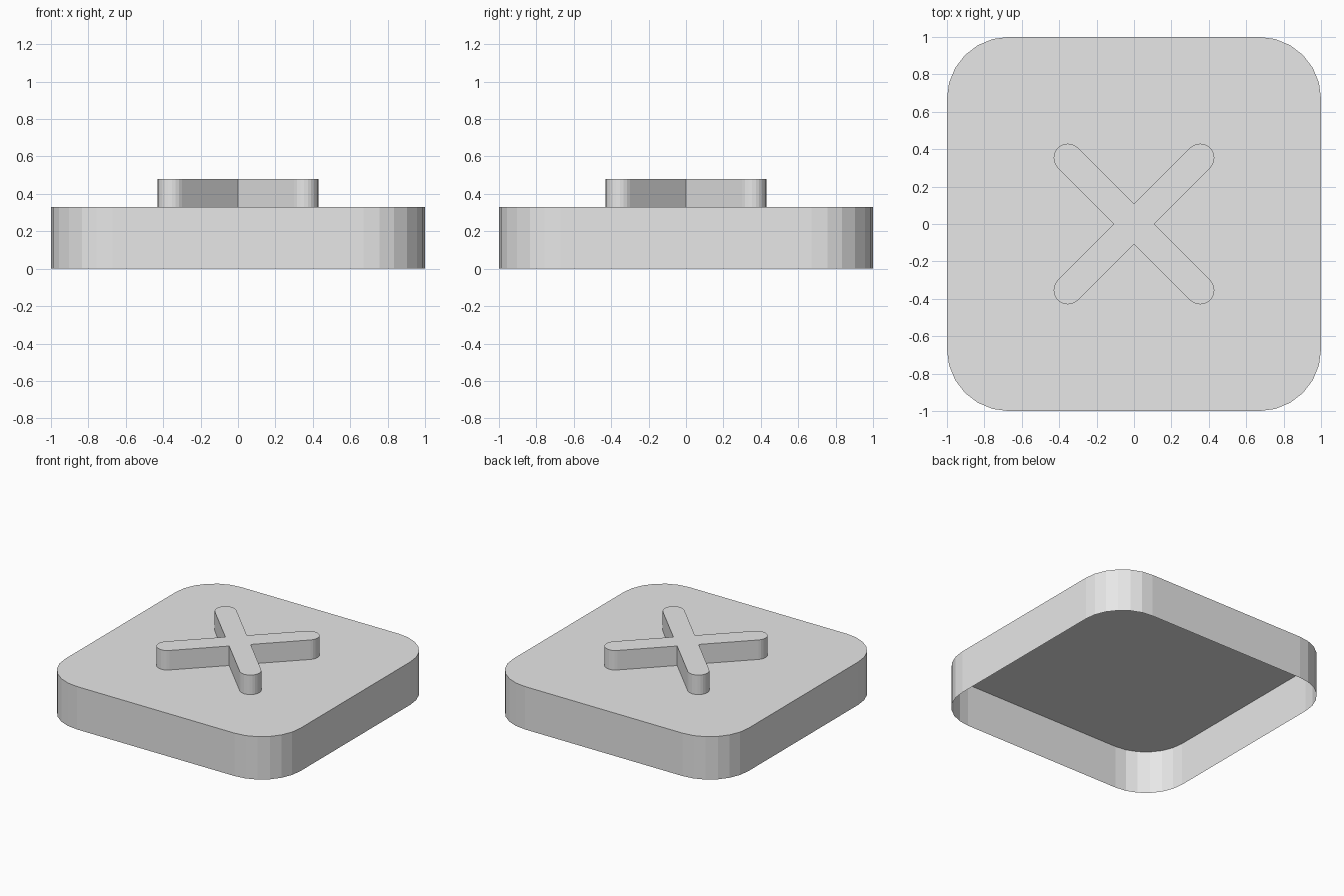
import bpy
import bmesh
from math import cos, sin, pi, sqrt

cube = bpy.data.objects.get("Cube")
if cube:
    bpy.data.objects.remove(cube, do_unlink=True)

# One plain colour for everything
grey = bpy.data.materials.new("light_grey")
grey.use_nodes = True
grey.diffuse_color = (0.8, 0.8, 0.8, 1)
grey.node_tree.nodes["Principled BSDF"].inputs["Base Color"].default_value = grey.diffuse_color


def arc(cx, cy, radius, start, sweep, segments):
    """Points along an arc, counter-clockwise."""
    angles = [start + sweep * i / segments for i in range(segments + 1)]
    return [(cx + radius * cos(a), cy + radius * sin(a)) for a in angles]


def open_prism(name, outline, bottom, top):
    """Flat-topped shell with upright walls and no floor."""
    bm = bmesh.new()
    low = [bm.verts.new((x, y, bottom)) for x, y in outline]
    high = [bm.verts.new((x, y, top)) for x, y in outline]
    count = len(outline)
    for i in range(count):
        j = (i + 1) % count
        bm.faces.new((low[i], low[j], high[j], high[i]))
    bm.faces.new(high)
    mesh = bpy.data.meshes.new(name)
    bm.to_mesh(mesh)
    bm.free()
    mesh.materials.append(grey)
    obj = bpy.data.objects.new(name, mesh)
    bpy.context.collection.objects.link(obj)
    return obj


# Rounded square cap, hollow underneath
corner = 0.33
inset = 1 - corner
base_outline = []
for k, (sx, sy) in enumerate([(1, 1), (-1, 1), (-1, -1), (1, -1)]):
    base_outline += arc(sx * inset, sy * inset, corner, k * pi / 2, pi / 2, 6)
open_prism("cap_base", base_outline, 0, 0.33)

# Raised diagonal cross with round-ended arms
arm_radius, arm_reach = 0.076, 0.5
cross_outline = []
for k in range(4):
    a = pi / 4 + k * pi / 2
    cross_outline += arc(arm_reach * cos(a), arm_reach * sin(a), arm_radius, a - pi / 2, pi, 12)
    notch = a + pi / 4
    cross_outline.append((arm_radius * sqrt(2) * cos(notch), arm_radius * sqrt(2) * sin(notch)))
open_prism("raised_cross", cross_outline, 0.33, 0.48)
